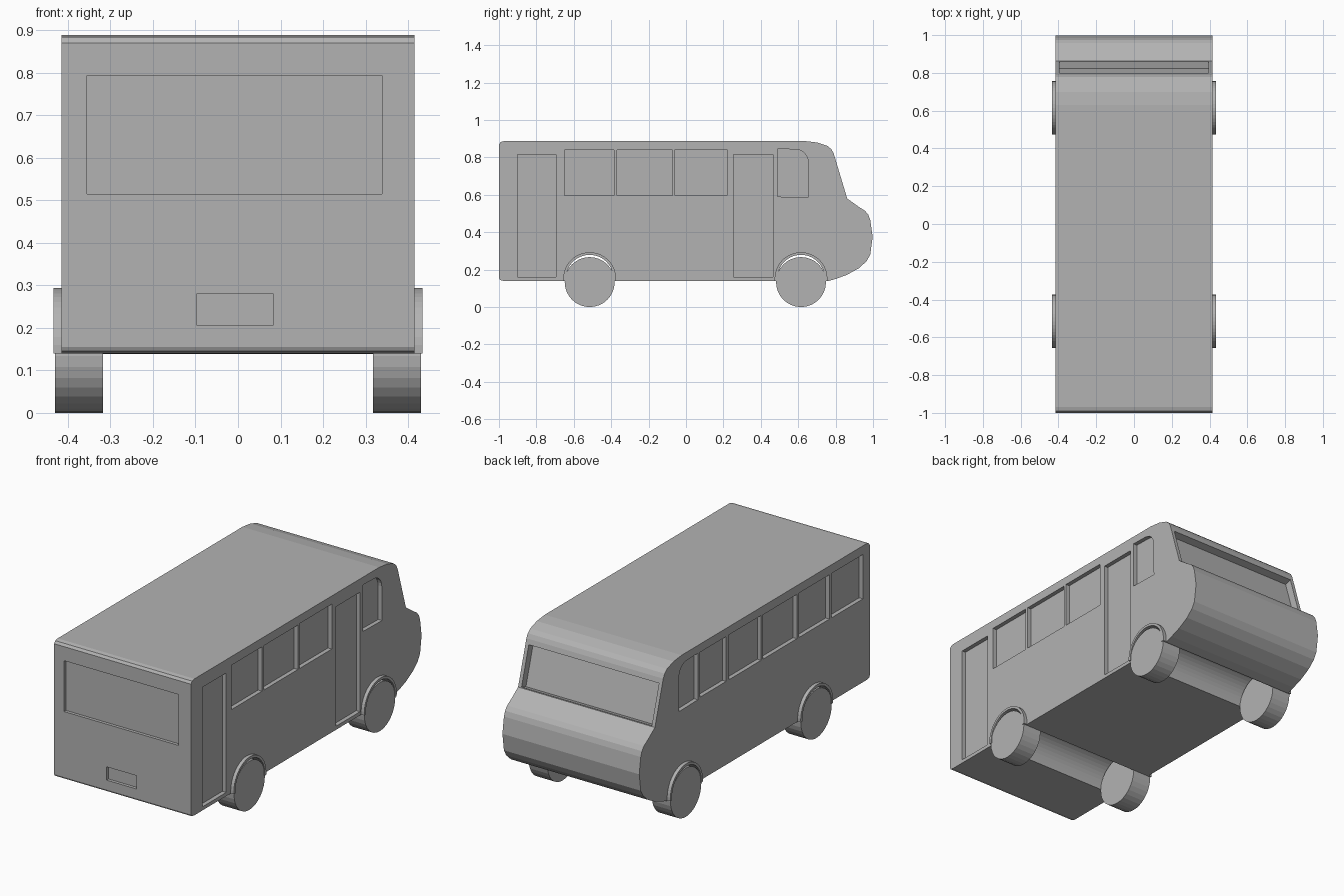
import bpy, bmesh, math
from mathutils import Vector

if "Cube" in bpy.data.objects:
    bpy.data.objects.remove(bpy.data.objects["Cube"])

paint = bpy.data.materials.new("plain_grey")
paint.diffuse_color = (0.45, 0.45, 0.45, 1)
paint.use_nodes = True
paint.node_tree.nodes["Principled BSDF"].inputs["Base Color"].default_value = paint.diffuse_color
HALF = 0.415            # half width of the body
FLOOR = 0.14
AXLES = (-0.515, 0.615)
ARCH_Z, ARCH_IN, ARCH_OUT = 0.152, 0.127, 0.141


def prism(bm, pts, x0, x1):
    """Extrude a (y, z) outline along x from x0 to x1."""
    lo = [bm.verts.new((x0, y, z)) for y, z in pts]
    hi = [bm.verts.new((x1, y, z)) for y, z in pts]
    n = len(pts)
    bm.faces.new(lo)
    bm.faces.new(hi[::-1])
    for i in range(n):
        j = (i + 1) % n
        bm.faces.new((lo[j], lo[i], hi[i], hi[j]))


def finish(bm, name):
    bmesh.ops.recalc_face_normals(bm, faces=bm.faces)
    mesh = bpy.data.meshes.new(name)
    bm.to_mesh(mesh)
    bm.free()
    mesh.materials.append(paint)
    ob = bpy.data.objects.new(name, mesh)
    bpy.context.collection.objects.link(ob)
    return ob


def arc(cy, cz, r, a0, a1, n):
    return [(cy + r * math.cos(a0 + (a1 - a0) * i / n),
             cz + r * math.sin(a0 + (a1 - a0) * i / n)) for i in range(n + 1)]


def arch(cy, r, n=24):
    """Wheel arch outline from rear floor edge to front floor edge."""
    d = math.asin((ARCH_Z - FLOOR) / r)
    return arc(cy, ARCH_Z, r, math.pi + d, -d, n)


def rect(y0, y1, z0, z1):
    return [(y0, z0), (y1, z0), (y1, z1), (y0, z1)]


# Body shell: side outline with both wheel channels, extruded across
outline = [(-1, 0.155), (-0.995, 0.145), (-0.975, FLOOR)]
for cy in AXLES:
    outline += arch(cy, ARCH_IN + 0.005)
outline += [(0.757, 0.138), (0.80, 0.15), (0.86, 0.172), (0.925, 0.208), (0.965, 0.245),
            (0.985, 0.28), (0.998, 0.375), (0.985, 0.465), (0.975, 0.493), (0.957, 0.515),
            (0.925, 0.535), (0.89, 0.56), (0.862, 0.58), (0.79, 0.82), (0.778, 0.843),
            (0.757, 0.861), (0.70, 0.88), (0.63, 0.888), (-0.97, 0.888), (-0.99, 0.883),
            (-1, 0.87)]
bm = bmesh.new()
prism(bm, outline, -HALF, HALF)
body = finish(bm, "body")

# Recess cutters
bm = bmesh.new()
DEPTH = 0.023
windows = [rect(-0.65, -0.385, 0.597, 0.84), rect(-0.368, -0.073, 0.597, 0.84),
           rect(-0.058, 0.22, 0.597, 0.843)]
cab = [(0.49, 0.59), (0.655, 0.587)] + arc(0.585, 0.775, 0.068, 0, math.pi / 2, 6) + [(0.49, 0.845)]
doors = [rect(-0.9, -0.695, 0.16, 0.815), rect(0.255, 0.465, 0.16, 0.815)]
rear_left = [rect(-0.94, -0.67, 0.597, 0.84), rect(0.245, 0.47, 0.597, 0.843)]
for p in windows + [cab] + doors:
    prism(bm, p, HALF - DEPTH, HALF + 0.05)
for p in windows + [cab] + rear_left:
    prism(bm, p, -HALF - 0.05, -HALF + DEPTH)
# Windscreen: a slab sunk along the slope's normal
low, top = Vector((0.861, 0.584)), Vector((0.798, 0.793))
d = (top - low).normalized()
n = Vector((d.y, -d.x))
prism(bm, [tuple(p) for p in (low - n * 0.04, low + n * 0.1, top + n * 0.1, top - n * 0.04)],
      -0.395, 0.395)
# Rear window and number plate recess
for x0, x1, z0, z1 in ((-0.355, 0.339, 0.514, 0.793), (-0.097, 0.083, 0.207, 0.28)):
    prism(bm, rect(-1.05, -0.983, z0, z1), x0, x1)
cutter = finish(bm, "recess_cutter")
cutter.hide_render = True

mod = body.modifiers.new("recesses", 'BOOLEAN')
mod.operation = 'DIFFERENCE'
mod.solver = 'EXACT'
mod.object = cutter
bpy.context.view_layer.objects.active = body
bpy.ops.object.modifier_apply(modifier=mod.name)
bpy.data.objects.remove(cutter)

# Wheels and arch trims
for end, cy in zip(("rear", "front"), AXLES):
    for side, s in (("left", -1), ("right", 1)):
        bm = bmesh.new()
        prism(bm, arc(cy, 0.1335, 0.1335, 0, math.tau, 32)[:-1], s * 0.317, s * 0.43)
        finish(bm, f"{end}_{side}_wheel")
        bm = bmesh.new()
        prism(bm, arch(cy, ARCH_OUT) + arch(cy, ARCH_IN)[::-1], s * 0.385, s * 0.434)
        finish(bm, f"{end}_{side}_arch_trim")
